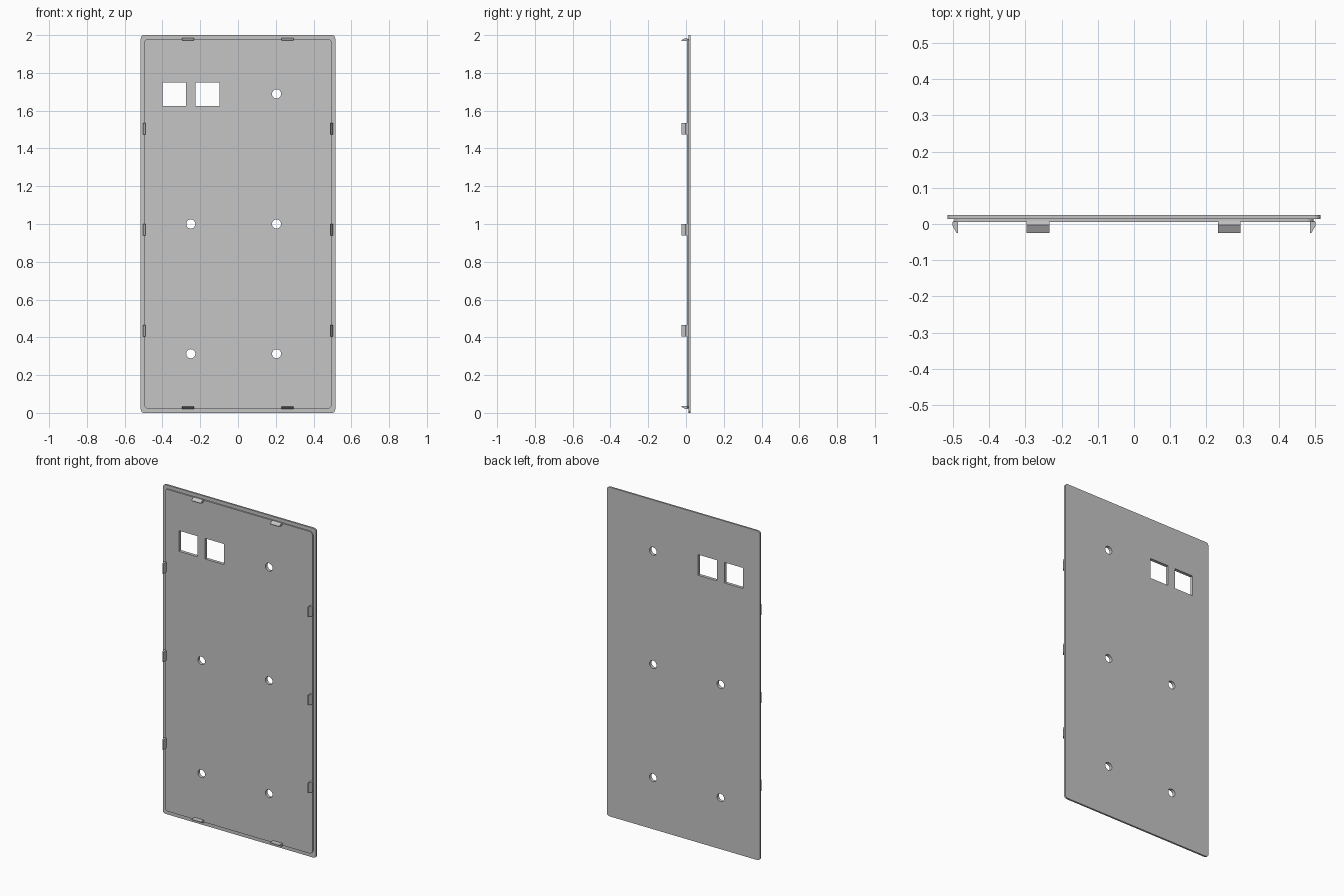
import bpy
from math import sin, cos, pi, radians
from mathutils import Matrix

cube = bpy.data.objects.get("Cube")
if cube:
    bpy.data.objects.remove(cube)

grey = bpy.data.materials.new("light_grey")
COLOUR = (0.56, 0.56, 0.56, 1)
grey.diffuse_color = COLOUR
grey.use_nodes = True
grey.node_tree.nodes["Principled BSDF"].inputs["Base Color"].default_value = COLOUR


def add_mesh(name, mesh):
    obj = bpy.data.objects.new(name, mesh)
    bpy.context.collection.objects.link(obj)
    mesh.materials.clear()
    mesh.materials.append(grey)
    return obj


def circle(x, z, r, n=32):
    return [(x + r * cos(2 * pi * i / n), z + r * sin(2 * pi * i / n)) for i in range(n)]


def rectangle(x0, x1, z0, z1, r=0, steps=6):
    """Rectangle outline, with rounded corners when r > 0."""
    if not r:
        return [(x0, z0), (x1, z0), (x1, z1), (x0, z1)]
    centres = [(x1 - r, z1 - r), (x0 + r, z1 - r), (x0 + r, z0 + r), (x1 - r, z0 + r)]
    return [(cx + r * cos(pi / 2 * (q + i / steps)), cz + r * sin(pi / 2 * (q + i / steps)))
            for q, (cx, cz) in enumerate(centres) for i in range(steps + 1)]


def plate(name, outlines, y0, y1):
    """Filled outline with holes, extruded between two y positions."""
    curve = bpy.data.curves.new(name + "_outline", 'CURVE')
    curve.dimensions = '2D'
    curve.fill_mode = 'BOTH'
    curve.extrude = (y1 - y0) / 2
    for points in outlines:
        spline = curve.splines.new('POLY')
        spline.points.add(len(points) - 1)
        for p, (x, z) in zip(spline.points, points):
            p.co = (x, z, 0, 1)
        spline.use_cyclic_u = True
    helper = bpy.data.objects.new(name + "_helper", curve)
    bpy.context.collection.objects.link(helper)
    graph = bpy.context.evaluated_depsgraph_get()
    mesh = bpy.data.meshes.new_from_object(helper.evaluated_get(graph))
    bpy.data.objects.remove(helper)
    # Stand the flat shape upright
    mesh.transform(Matrix.Translation((0, (y0 + y1) / 2, 0)) @ Matrix.Rotation(radians(90), 4, 'X'))
    mesh.name = name
    mesh.shade_flat()
    add_mesh(name, mesh)


# Screw holes and the two square openings
holes = [circle(x, z, 0.024) for x, z in
         [(0.204, 1.689), (0.204, 1.0), (-0.25, 1.0), (0.204, 0.313), (-0.25, 0.313)]]
holes += [rectangle(x, x + 0.126, 1.624, 1.749) for x in (-0.401, -0.225)]

# Back panel and the raised step that fits inside the frame
plate("back_panel", [rectangle(-0.515, 0.515, 0, 2, 0.018)] + holes, 0.014, 0.025)
plate("inner_step", [rectangle(-0.496, 0.496, 0.023, 1.979, 0.02)] + holes, 0.006, 0.014)

# Snap clip section: (outward offset from step edge, y)
SECTION = [(-0.010, 0.008), (0.004, 0.008), (0.006, -0.003),
           (-0.006, -0.025), (-0.010, -0.025)]


def clip(name, edge, along, angle):
    """Snap clip centred at the given edge point, hooking outward at angle."""
    n = len(SECTION)
    verts = [(u, y, s * along / 2) for s in (-1, 1) for u, y in SECTION]
    faces = [list(range(n)), list(range(2 * n - 1, n - 1, -1))]
    faces += [[i, i + n, (i + 1) % n + n, (i + 1) % n] for i in range(n)]
    mesh = bpy.data.meshes.new(name)
    mesh.from_pydata(verts, [], faces)
    mesh.transform(Matrix.Translation((edge[0], 0, edge[1])) @ Matrix.Rotation(angle, 4, 'Y'))
    mesh.update()
    add_mesh(name, mesh)


for i, z in enumerate((0.436, 0.969, 1.505)):
    clip(f"left_clip_{i + 1}", (0.496, z), 0.061, 0)
    clip(f"right_clip_{i + 1}", (-0.496, z), 0.061, pi)
for side, x in (("left", 0.263), ("right", -0.265)):
    clip(f"top_{side}_clip", (x, 1.979), 0.063, -pi / 2)
    clip(f"bottom_{side}_clip", (x, 0.026), 0.063, pi / 2)
